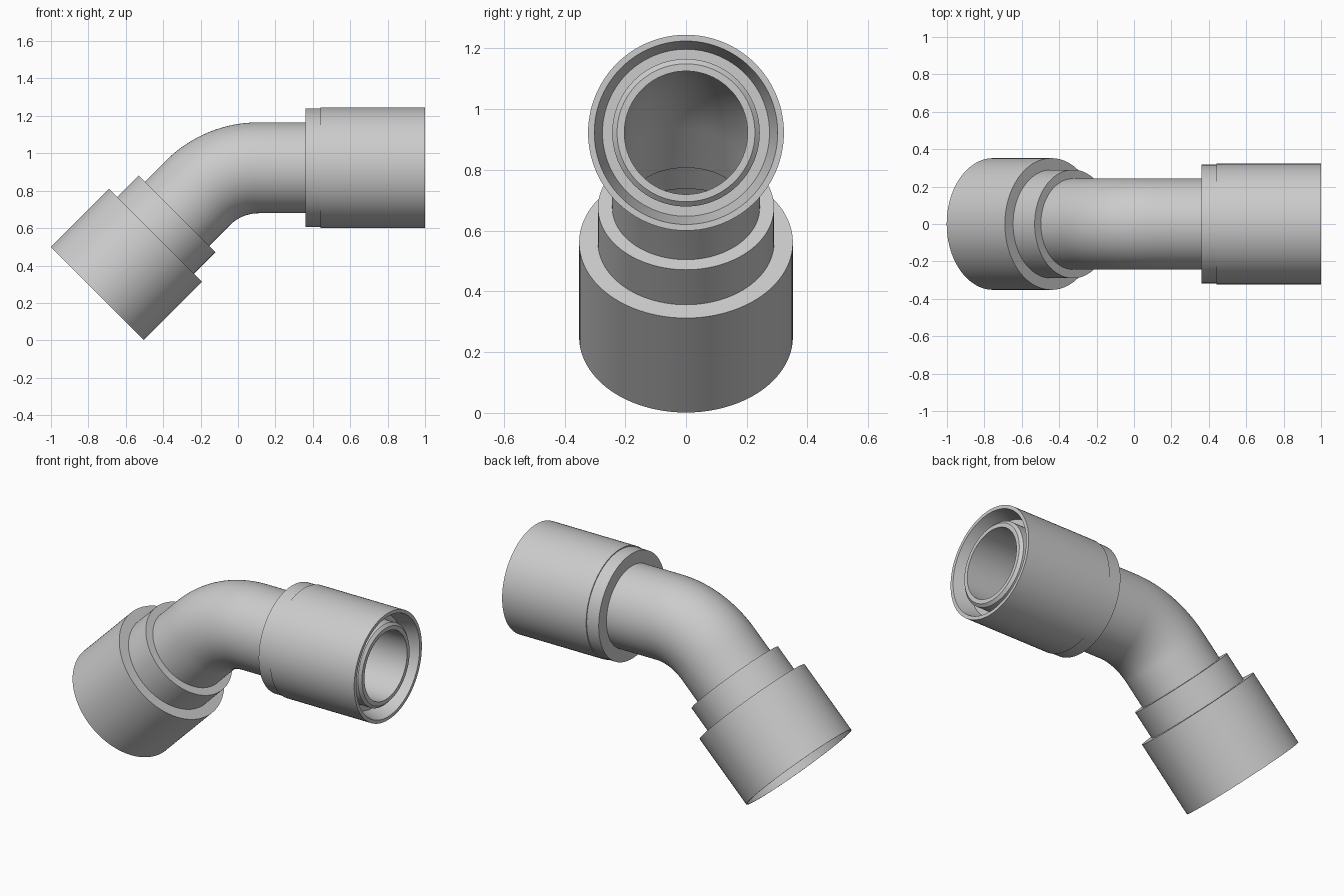
import bpy, bmesh, math
from mathutils import Vector

if "Cube" in bpy.data.objects:
    bpy.data.objects.remove(bpy.data.objects["Cube"])

SEG = 96
AXIS_Z = 0.9225                       # height of the straight outlet axis
END = Vector((-0.7525, 0, 0.25))      # centre of the open lower end
DIAG = Vector((1, 0, 1)).normalized()
RIGHT = Vector((1, 0, 0))

metal = bpy.data.materials.new("light_grey_metal")
metal.diffuse_color = (0.6, 0.6, 0.6, 1)
metal.use_nodes = True
metal.node_tree.nodes["Principled BSDF"].inputs["Base Color"].default_value = metal.diffuse_color


def ring_body(name, rings):
    """Closed hollow body bridged through rings of (centre, tangent, radius)."""
    bm = bmesh.new()
    loops = []
    for c, t, r in rings:
        n = Vector((-t.z, 0, t.x))
        loops.append([bm.verts.new(c + r * (n * math.cos(a) + Vector((0, math.sin(a), 0))))
                      for a in (2 * math.pi * i / SEG for i in range(SEG))])
    for k, a in enumerate(loops):
        b = loops[(k + 1) % len(loops)]
        for i in range(SEG):
            j = (i + 1) % SEG
            bm.faces.new((a[i], a[j], b[j], b[i]))
    bmesh.ops.recalc_face_normals(bm, faces=bm.faces)
    me = bpy.data.meshes.new(name)
    bm.to_mesh(me)
    bm.free()
    me.materials.append(metal)
    ob = bpy.data.objects.new(name, me)
    bpy.context.collection.objects.link(ob)
    bpy.ops.object.select_all(action='DESELECT')
    ob.select_set(True)
    bpy.context.view_layer.objects.active = ob
    bpy.ops.object.shade_smooth_by_angle(angle=math.radians(30))
    return ob


def turned(name, origin, axis, profile):
    return ring_body(name, [(origin + axis * s, axis, r) for s, r in profile])


# bent pipe: diagonal run, 45 degree bend, straight run with chamfered tip
R = 0.46
bend_x = AXIS_Z - 1.0025 + R * math.tan(math.pi / 8)
path = [(END + DIAG * 0.585, DIAG)]
for i in range(17):
    a = math.pi / 4 * (1 - i / 16)
    path.append((Vector((bend_x - R * math.sin(a), 0, AXIS_Z - R + R * math.cos(a))),
                 Vector((math.cos(a), 0, math.sin(a)))))
tip = [(Vector((x, 0, AXIS_Z)), RIGHT, r) for x, r in ((0.97, 0.243), (0.985, 0.227), (0.985, 0.203))]
ring_body("bent_pipe", [(c, t, 0.243) for c, t in path] + tip
          + [(c, t, 0.203) for c, t in reversed(path)])

# coupling nut around the straight end, with a flared recess
turned("coupling_nut", Vector((0, 0, AXIS_Z)), RIGHT, [
    (0.36, 0.235), (0.36, 0.317), (0.44, 0.317), (0.44, 0.3225),
    (1.0, 0.3225), (1.0, 0.302), (0.90, 0.275), (0.90, 0.235)])

# stepped hose sleeve on the lower end, open underneath
turned("hose_sleeve", END, DIAG, [
    (0.0, 0.352), (0.44, 0.352), (0.44, 0.29), (0.603, 0.29), (0.603, 0.235),
    (0.59, 0.235), (0.59, 0.27), (0.42, 0.27), (0.42, 0.342), (0.0, 0.346)])
